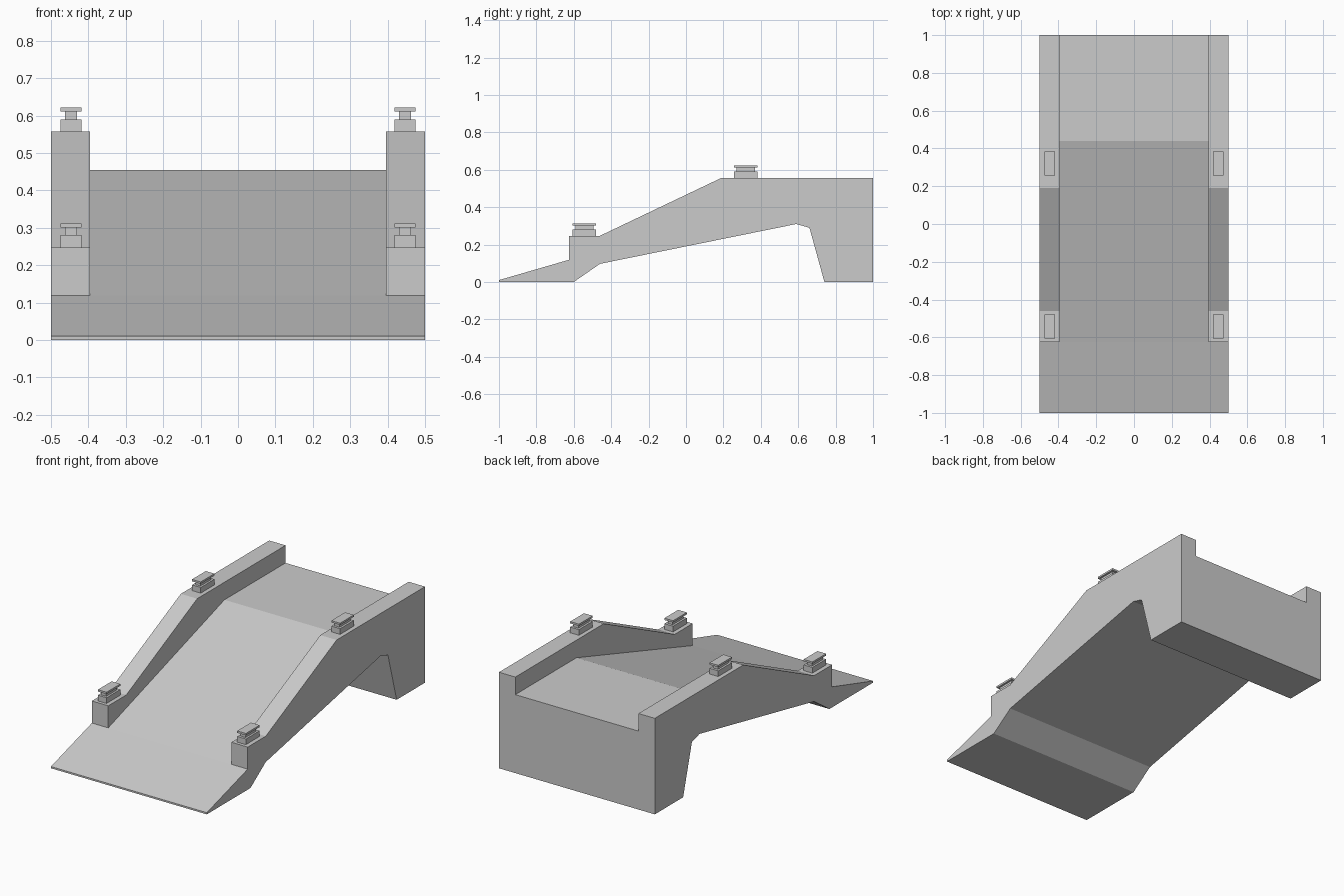
import bpy
import bmesh
from mathutils import Matrix

cube = bpy.data.objects.get("Cube")
if cube:
    bpy.data.objects.remove(cube, do_unlink=True)

# Single plain grey
grey = bpy.data.materials.new("plain_grey")
grey.use_nodes = True
grey.diffuse_color = (0.6, 0.6, 0.6, 1)
grey.node_tree.nodes["Principled BSDF"].inputs["Base Color"].default_value = (0.6, 0.6, 0.6, 1)


def finish(name, bm):
    bmesh.ops.recalc_face_normals(bm, faces=bm.faces)
    mesh = bpy.data.meshes.new(name)
    bm.to_mesh(mesh)
    bm.free()
    mesh.materials.append(grey)
    obj = bpy.data.objects.new(name, mesh)
    bpy.context.collection.objects.link(obj)
    return obj


def extrude_profile(name, profile, x0, x1):
    """Extrude a (y, z) side profile across the width from x0 to x1."""
    bm = bmesh.new()
    face = bm.faces.new([bm.verts.new((x0, y, z)) for y, z in profile])
    result = bmesh.ops.extrude_face_region(bm, geom=[face])
    verts = [v for v in result["geom"] if isinstance(v, bmesh.types.BMVert)]
    bmesh.ops.translate(bm, verts=verts, vec=(x1 - x0, 0, 0))
    return finish(name, bm)


def post(name, x, y, z):
    """Stepped post: wide base, narrow neck and thin cap."""
    bm = bmesh.new()
    for width, length, height in ((0.056, 0.126, 0.033),
                                  (0.032, 0.098, 0.021),
                                  (0.056, 0.126, 0.011)):
        place = Matrix.Translation((x, y, z + height / 2))
        bmesh.ops.create_cube(bm, size=1, matrix=place @ Matrix.Diagonal((width, length, height, 1)))
        z += height
    return finish(name, bm)


HALF, INNER = 0.5, 0.395
LOW, HIGH = 0.247, 0.557

# Road surface: sloped part, then level part, shared with the wall undersides
road = [(-0.625, 0.119), (0.44, 0.455), (1, 0.455)]

# Bridge body with its lip, arch and rear pier
underside = [(1, 0), (0.74, 0), (0.66, 0.29), (0.59, 0.31), (-0.46, 0.097), (-0.6, 0), (-1, 0)]
extrude_profile("bridge_body", [(-1, 0.01)] + road + underside, -HALF, HALF)

# Side walls and the posts on them
wall = road + [(1, HIGH), (0.19, HIGH), (-0.46, LOW), (-0.625, LOW)]
for side, s in (("left", 1), ("right", -1)):
    extrude_profile(side + "_wall", wall, s * INNER, s * HALF)
    post(side + "_front_post", s * 0.447, -0.543, LOW)
    post(side + "_upper_post", s * 0.447, 0.32, HIGH)
